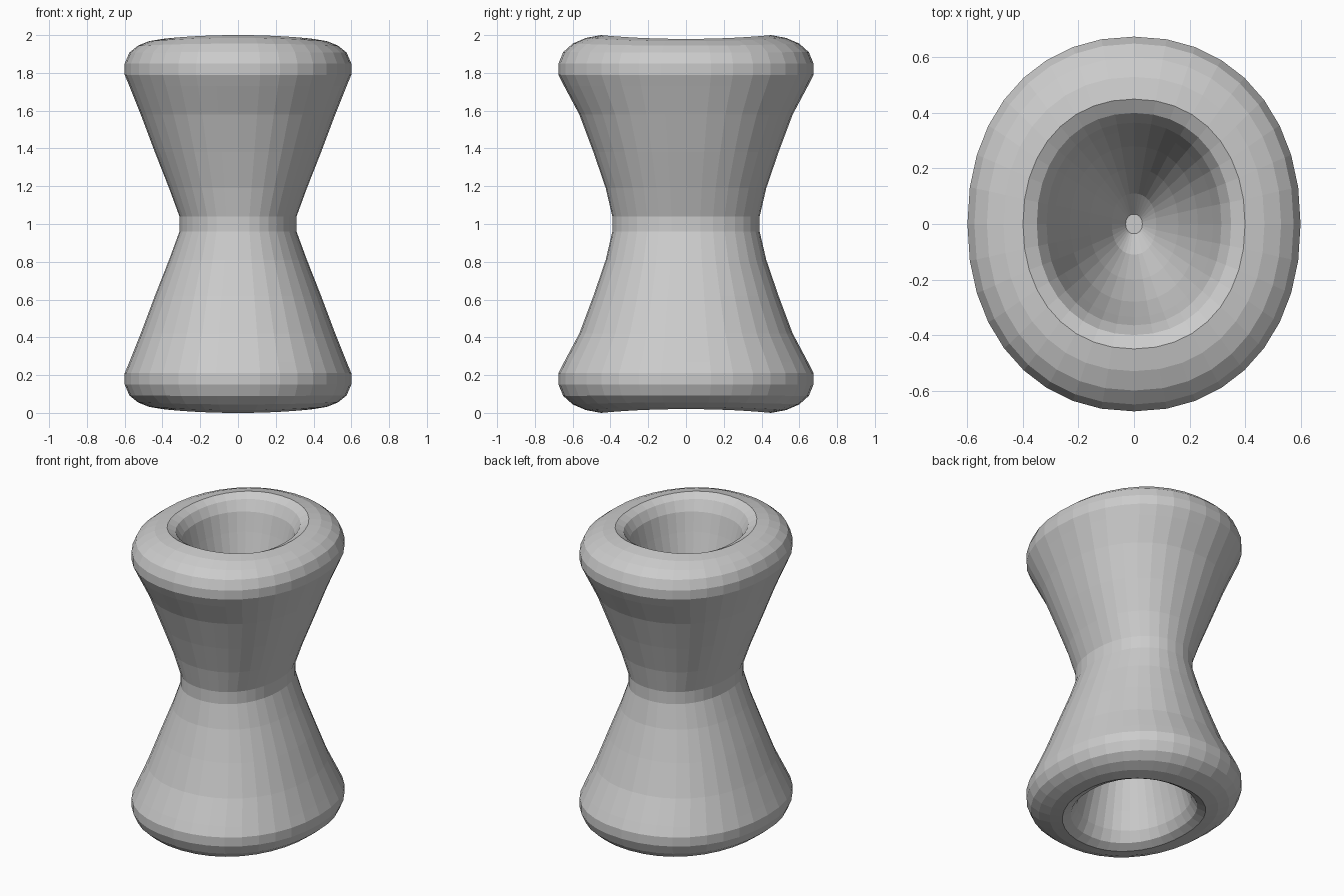
import bpy, bmesh, math

if "Cube" in bpy.data.objects:
    bpy.data.objects.remove(bpy.data.objects["Cube"])

SEG = 36
# Upper half profile: (x radius, y radius, height), waist -> rim -> funnel floor
UPPER = [
    (0.31, 0.39, 1.04), (0.365, 0.425, 1.19), (0.44, 0.49, 1.38),
    (0.515, 0.565, 1.58), (0.575, 0.645, 1.73), (0.60, 0.675, 1.79),
    (0.60, 0.675, 1.85), (0.575, 0.65, 1.91), (0.53, 0.60, 1.955),
    (0.47, 0.53, 1.985), (0.40, 0.45, 2.0), (0.35, 0.40, 1.97),
    (0.315, 0.365, 1.90), (0.285, 0.335, 1.78), (0.23, 0.28, 1.58),
    (0.16, 0.20, 1.38), (0.08, 0.11, 1.20), (0.03, 0.035, 1.12),
]
# Mirror about mid height for the lower half
PROFILE = [(a, b, 2 - z) for a, b, z in reversed(UPPER)] + UPPER


def ring(bm, rx, ry, z):
    """Slightly squared oval; rim dips a little on the x sides."""
    verts = []
    for i in range(SEG):
        t = 2 * math.pi * i / SEG
        c, s = math.cos(t), math.sin(t)
        p = 2 / 2.15
        x = rx * math.copysign(abs(c) ** p, c)
        y = ry * math.copysign(abs(s) ** p, s)
        dip = 0.02 * c * c * max(0, (abs(z - 1) - 0.9) / 0.1)
        verts.append(bm.verts.new((x, y, z - math.copysign(dip, z - 1))))
    return verts


# Hourglass body with a funnel at each end
bm = bmesh.new()
rings = [ring(bm, *p) for p in PROFILE]
for lo, hi in zip(rings, rings[1:]):
    for i in range(SEG):
        j = (i + 1) % SEG
        bm.faces.new((lo[i], lo[j], hi[j], hi[i]))
bm.faces.new(rings[0][::-1])
bm.faces.new(rings[-1])
bmesh.ops.recalc_face_normals(bm, faces=bm.faces)
mesh = bpy.data.meshes.new("hourglass_body")
bm.to_mesh(mesh)
bm.free()

grey = bpy.data.materials.new("light_grey")
grey.diffuse_color = (0.6, 0.6, 0.6, 1)
grey.use_nodes = True
grey.node_tree.nodes["Principled BSDF"].inputs["Base Color"].default_value = grey.diffuse_color
mesh.materials.append(grey)
body = bpy.data.objects.new("hourglass_body", mesh)
bpy.context.collection.objects.link(body)
